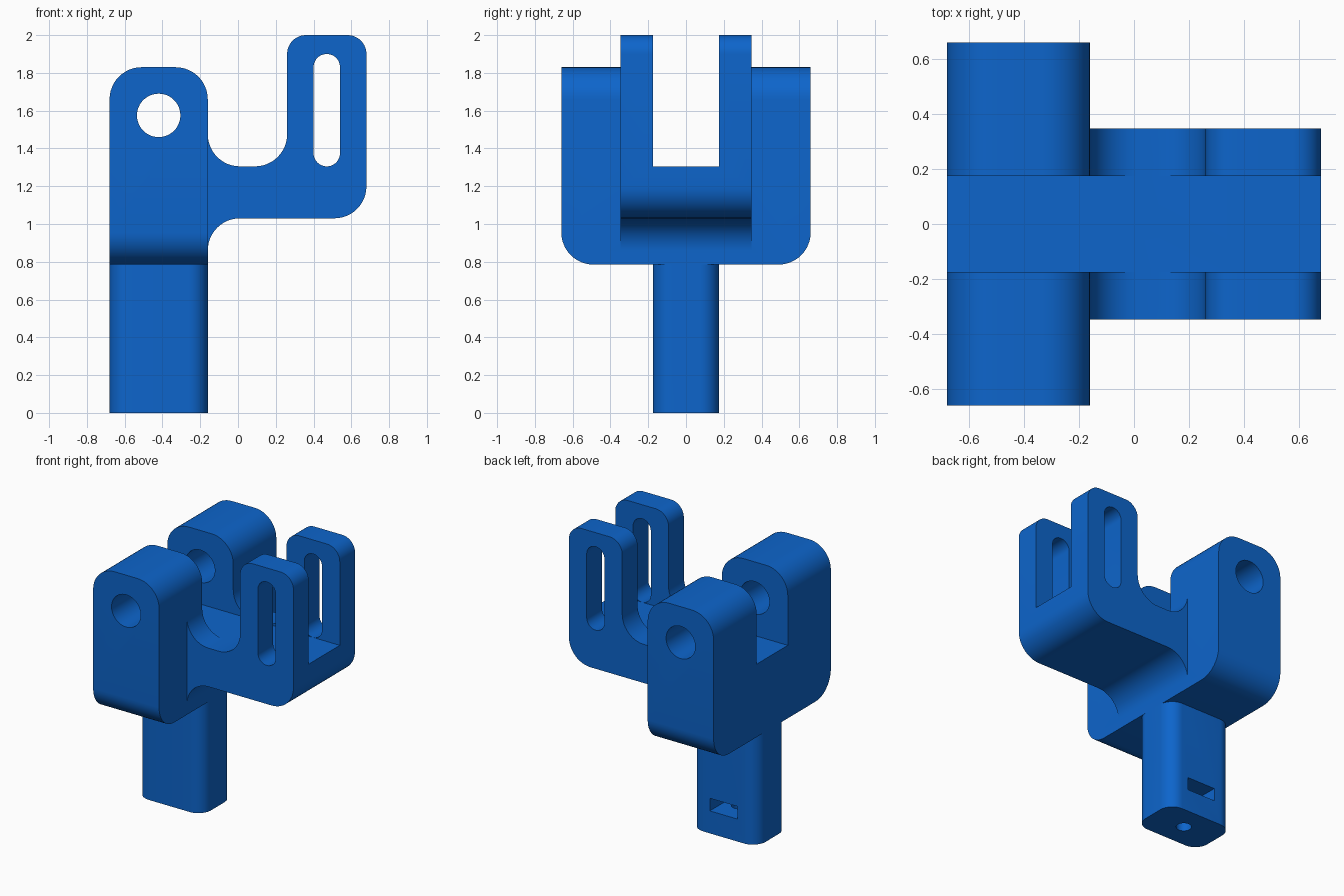
import bpy, bmesh, math
from mathutils import Vector, Matrix

if "Cube" in bpy.data.objects:
    bpy.data.objects.remove(bpy.data.objects["Cube"])

blue = bpy.data.materials.new("blue plastic")
blue.diffuse_color = (0.004, 0.13, 0.60, 1)
blue.use_nodes = True
blue.node_tree.nodes["Principled BSDF"].inputs["Base Color"].default_value = blue.diffuse_color

# Orientation of a 2D profile (u, v) and its extrusion direction
AXES = {"y": Matrix(((1, 0, 0), (0, 0, 1), (0, 1, 0))),
        "x": Matrix(((0, 0, 1), (1, 0, 0), (0, 1, 0))),
        "z": Matrix(((1, 0, 0), (0, 1, 0), (0, 0, 1)))}


def rounded(corners, steps=12):
    """Outline from (u, v, radius) corners, each replaced by a tangent arc."""
    pts, n = [], len(corners)
    for i, (u, v, r) in enumerate(corners):
        p = Vector((u, v))
        if r == 0:
            pts.append(p)
            continue
        a = (Vector(corners[i - 1][:2]) - p).normalized()
        b = (Vector(corners[(i + 1) % n][:2]) - p).normalized()
        for k in range(steps + 1):
            t = k / steps * math.pi / 2
            pts.append(p + r * (a * (1 - math.sin(t)) + b * (1 - math.cos(t))))
    clean = [q for i, q in enumerate(pts) if (q - pts[i - 1]).length > 1e-5]
    return clean


def circle(u, v, r, n=48):
    return [Vector((u + r * math.cos(math.tau * k / n), v + r * math.sin(math.tau * k / n)))
            for k in range(n)]


def box(u0, u1, v0, v1, r=0):
    return [(u0, v0, r), (u1, v0, r), (u1, v1, r), (u0, v1, r)]


def prism(name, outline, axis, lo, hi):
    bm = bmesh.new()
    m = AXES[axis]
    base = bm.faces.new([bm.verts.new(m @ Vector((p.x, p.y, lo))) for p in outline])
    ext = bmesh.ops.extrude_face_region(bm, geom=[base])["geom"]
    bmesh.ops.translate(bm, vec=m @ Vector((0, 0, hi - lo)),
                        verts=[e for e in ext if isinstance(e, bmesh.types.BMVert)])
    bmesh.ops.recalc_face_normals(bm, faces=bm.faces[:])
    mesh = bpy.data.meshes.new(name)
    bm.to_mesh(mesh)
    bm.free()
    mesh.materials.append(blue)
    ob = bpy.data.objects.new(name, mesh)
    bpy.context.collection.objects.link(ob)
    return ob


def combine(target, tool, operation):
    mod = target.modifiers.new(operation, "BOOLEAN")
    mod.operation, mod.solver, mod.object = operation, "EXACT", tool
    bpy.context.view_layer.objects.active = target
    bpy.ops.object.modifier_apply(modifier=mod.name)
    bpy.data.objects.remove(tool)


L, M, R = -0.68, -0.16, 0.68     # left side, block/arm seam, right side
C, H, F = -0.42, 0.175, 1.305    # stem centre, half channel width, channel floor

# Clevis block: rounded top seen from the front, rounded bottom seen from the side
bracket = prism("clevis_bracket", rounded([(L, 0.7, 0), (M, 0.7, 0), (M, 1.83, 0.17),
                                           (L, 1.83, 0.17)]), "y", -0.7, 0.7)
side = rounded([(-0.66, 0.785, 0.17), (0.66, 0.785, 0.17), (0.66, 2, 0), (-0.66, 2, 0)])
combine(bracket, prism("block_side", side, "x", -0.8, 0), "INTERSECT")

# Arm with upright prong and filleted joints
arm = rounded([(M, 0.86, 0), (M, 1.03, 0.17), (R, 1.03, 0.17), (R, 2, 0.10), (0.26, 2, 0.10),
               (0.26, F, 0.17), (M, F, 0.17), (M, 1.475, 0), (-0.3, 1.475, 0), (-0.3, 0.86, 0)])
combine(bracket, prism("arm", arm, "y", -0.347, 0.347), "UNION")

# Stem with rounded vertical edges
stem = prism("stem", rounded(box(L, M, -H, H, 0.10)), "z", 0, 0.785)
combine(bracket, stem, "UNION")

# Channel, pivot hole, prong slots, screw hole and nut pocket
cuts = [
    ("channel", rounded(box(-H, H, F, 2.2)), "x", -1, 1),
    ("pivot_hole", circle(C, 1.575, 0.115), "y", -1, 1),
    ("prong_slot", rounded(box(0.40, 0.54, F, 1.90, 0.07)), "y", -1, 1),
    ("screw_hole", circle(C, 0, 0.05, 32), "z", -0.1, 0.45),
    ("nut_pocket", [Vector(p) for p in ((C - 0.11, 0.3), (C - 0.11, -0.063), (C, -0.127),
                                        (C + 0.11, -0.063), (C + 0.11, 0.3))], "z", 0.16, 0.25),
]
for cut in cuts:
    combine(bracket, prism(*cut), "DIFFERENCE")

bpy.ops.object.select_all(action="DESELECT")
bracket.select_set(True)
bpy.context.view_layer.objects.active = bracket
bpy.ops.object.shade_smooth_by_angle(angle=math.radians(30))
